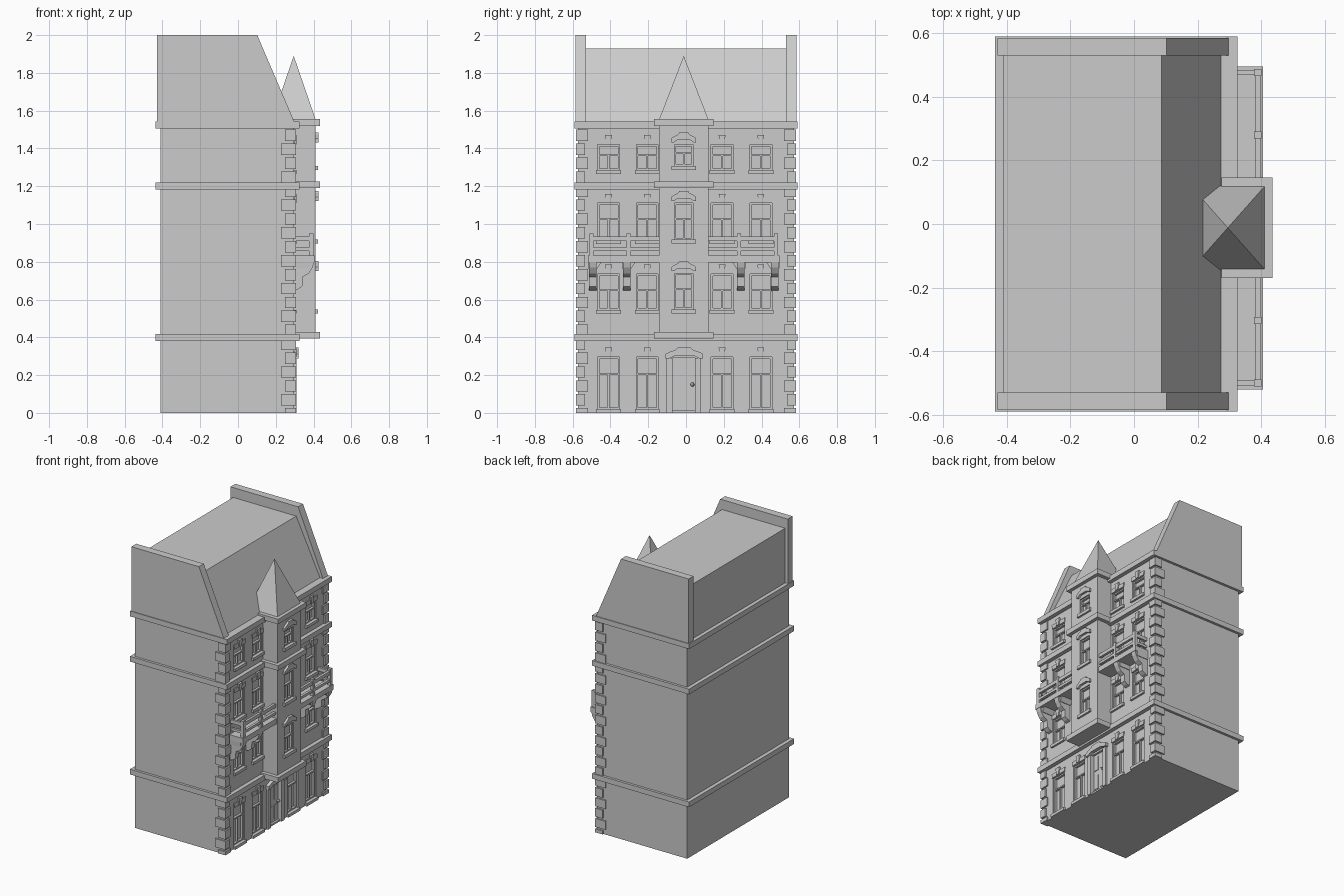
import bpy, bmesh
from mathutils import Vector

if "Cube" in bpy.data.objects:
    bpy.data.objects.remove(bpy.data.objects["Cube"])

CY = -0.012          # facade symmetry line
FX, TX = 0.297, 0.41  # wall face and tower face


def prism(bm, pts, axis, a, b):
    """Extrude a 2D profile along axis from a to b (other axes in order)."""
    def put(p, d):
        v = list(p)
        v.insert(axis, d)
        return bm.verts.new(v)
    lo = [put(p, a) for p in pts]
    hi = [put(p, b) for p in pts]
    n = len(pts)
    bm.faces.new(lo)
    bm.faces.new(hi[::-1])
    for i in range(n):
        j = (i + 1) % n
        bm.faces.new((lo[i], hi[i], hi[j], lo[j]))


def box(bm, x0, x1, y0, y1, z0, z1):
    prism(bm, [(x0, y0), (x1, y0), (x1, y1), (x0, y1)], 2, z0, z1)


def finish(name, bm):
    bmesh.ops.recalc_face_normals(bm, faces=bm.faces[:])
    me = bpy.data.meshes.new(name)
    bm.to_mesh(me)
    bm.free()
    ob = bpy.data.objects.new(name, me)
    bpy.context.collection.objects.link(ob)
    return ob


def cut(ob, cutter):
    m = ob.modifiers.new("openings", 'BOOLEAN')
    m.operation = 'DIFFERENCE'
    m.solver = 'EXACT'
    m.object = cutter
    cutter.hide_render = True
    cutter.hide_viewport = True
    cutter.display_type = 'WIRE'


# main block
bm = bmesh.new()
box(bm, -0.41, FX, -0.572, 0.572, 0, 1.54)
walls = finish("walls", bm)

# central bay
bm = bmesh.new()
box(bm, 0.25, TX, CY - 0.132, CY + 0.132, 0.40, 1.54)
bay = finish("bay_tower", bm)

# string courses
bm = bmesh.new()
for z in (0.38, 1.183, 1.505):
    box(bm, -0.437, 0.326, -0.59, 0.59, z, z + 0.037)
finish("string_courses", bm)
bm = bmesh.new()
for z in (0.393, 1.19, 1.52):
    box(bm, 0.275, 0.435, CY - 0.158, CY + 0.158, z, z + 0.036)
finish("bay_courses", bm)

# mansard roof and gable parapets
bm = bmesh.new()
prism(bm, [(-0.41, 1.53), (0.28, 1.53), (0.087, 1.93), (-0.41, 1.93)], 1, -0.55, 0.55)
finish("mansard_roof", bm)
bm = bmesh.new()
for s in (-1, 1):
    prism(bm, [(-0.43, 1.53), (0.303, 1.53), (0.102, 2.0), (-0.43, 2.0)], 1, s * 0.53, s * 0.585)
finish("gable_parapets", bm)

# spire
bm = bmesh.new()
base = [bm.verts.new((0.295 + a * 0.117, CY + b * 0.132, 1.55))
        for a, b in ((-1, -1), (1, -1), (1, 1), (-1, 1))]
tip = bm.verts.new((0.295, CY, 1.89))
bm.faces.new(base)
for i in range(4):
    bm.faces.new((base[i], base[(i + 1) % 4], tip))
finish("spire", bm)

# quoins on the two facade corners
bm = bmesh.new()
for s in (-1, 1):
    for i in range(21):
        z = i * 0.0737 - 0.035
        lng = 0.08 if i % 2 else 0.058
        z0, z1 = max(z, 0), min(z + 0.06, 1.51)
        box(bm, 0.308 - lng, 0.308, s * 0.582, s * (0.582 - (0.138 - lng) * 0.8), z0, z1)
finish("quoins", bm)

# windows: openings, frames, sills, hoods
wall_cut, bay_cut, frames, sills, hoods = (bmesh.new() for _ in range(5))


def window(cutter, x, y, w, z0, z1, split):
    box(cutter, x - 0.025, x + 0.05, y - w, y + w, z0, z1)
    xa, xb, t = x - 0.03, x - 0.009, 0.009
    for s in (-1, 1):
        box(frames, xa, xb, y + s * w, y + s * (w - t), z0, z1)
    for z in (z0, split, z1 - t):
        box(frames, xa, xb, y - w + t, y + w - t, z, z + t)
    box(frames, xa, xb - 0.003, y - 0.005, y + 0.005, z0 + t, split)


def crown(bm, x, y, w, z, h):
    """Segmental pediment with a raised middle."""
    half = [(w, 0), (w, 0.4), (w * 0.85, 0.55), (w * 0.45, 0.8), (w * 0.35, 1)]
    under = [(-w * 0.8, 0), (-w * 0.5, 0.25), (w * 0.5, 0.25), (w * 0.8, 0)]
    pts = half + [(-a, b) for a, b in half[::-1]] + under
    prism(bm, [(y + a, z + b * h) for a, b in pts], 0, x - 0.01, x + 0.016)


for z0, z1, split in ((0.02, 0.295, 0.2), (0.545, 0.735, 0.645),
                      (0.915, 1.11, 1.02), (1.285, 1.42, 1.36)):
    for d in (-0.403, -0.198, 0.198, 0.403):
        y = CY + 0.005 + d
        window(wall_cut, FX, y, 0.058, z0, z1, split)
        box(sills, FX - 0.02, FX + 0.014, y - 0.066, y + 0.066, z0 - 0.02, z0)
        # flat lintel with keystone
        pts = [(-0.062, 0), (0.062, 0), (0.066, 0.03), (-0.066, 0.03)]
        prism(hoods, [(y + a, z1 + b) for a, b in pts], 0, FX - 0.01, FX + 0.006)
        pts = [(-0.012, 0), (0.012, 0), (0.018, 0.05), (-0.018, 0.05)]
        prism(hoods, [(y + a, z1 + b) for a, b in pts], 0, FX - 0.01, FX + 0.013)
for z0, z1, split in ((0.548, 0.738, 0.65), (0.918, 1.11, 1.022), (1.308, 1.42, 1.37)):
    window(bay_cut, TX, CY, 0.05, z0, z1, split)
    box(sills, TX - 0.02, TX + 0.013, CY - 0.065, CY + 0.065, z0 - 0.022, z0)
    crown(hoods, TX, CY, 0.066, z1 + 0.012, 0.053)

# front door
box(wall_cut, FX - 0.03, FX + 0.05, CY - 0.06, CY + 0.06, 0.012, 0.29)
bm = bmesh.new()
box(bm, FX - 0.04, FX - 0.015, CY - 0.06, CY + 0.06, 0.012, 0.29)
for s in (-1, 1):
    for z0, z1 in ((0.03, 0.13), (0.17, 0.27)):
        box(bm, FX - 0.02, FX - 0.01, CY + s * 0.012, CY + s * 0.05, z0, z1)
finish("front_door", bm)
bm = bmesh.new()
for s in (-1, 1):
    box(bm, FX - 0.01, FX + 0.012, CY + s * 0.06, CY + s * 0.092, 0, 0.29)
finish("door_jambs", bm)
crown(hoods, FX + 0.008, CY + 0.003, 0.1, 0.288, 0.058)
bm = bmesh.new()
bmesh.ops.create_icosphere(bm, subdivisions=2, radius=0.011)
bmesh.ops.translate(bm, verts=bm.verts[:], vec=Vector((FX - 0.004, 0.034, 0.15)))
finish("door_knob", bm)

cut(walls, finish("wall_cutter", wall_cut))
cut(bay, finish("bay_cutter", bay_cut))
finish("window_frames", frames)
finish("window_sills", sills)
finish("window_hoods", hoods)

# balconies with rails, posts and brackets on both sides of the bay
slab, rail, bracket = bmesh.new(), bmesh.new(), bmesh.new()
for s in (-1, 1):
    def Y(d):
        return CY + s * d
    box(slab, 0.28, 0.405, Y(0.13), Y(0.508), 0.796, 0.833)
    for d in (0.292, 0.488):
        box(rail, 0.377, 0.401, Y(d - 0.011), Y(d + 0.011), 0.833, 0.95)
    for z0, z1 in ((0.91, 0.935), (0.858, 0.876)):
        box(rail, 0.38, 0.398, Y(0.13), Y(0.488), z0, z1)
        box(rail, 0.29, 0.38, Y(0.48), Y(0.496), z0, z1)
    prof = [(0.285, 0.80), (0.403, 0.80), (0.395, 0.77), (0.375, 0.738), (0.343, 0.72),
            (0.34, 0.67), (0.318, 0.655), (0.285, 0.645)]
    for d in (0.302, 0.482):
        prism(bracket, prof, 1, Y(d - 0.02), Y(d + 0.02))
        pts = [(Y(d - 0.024), 0.765), (Y(d + 0.024), 0.765), (Y(d + 0.026), 0.797), (Y(d - 0.045), 0.797)]
        prism(bracket, pts, 0, 0.285, 0.385)
finish("balcony_slabs", slab)
finish("balcony_railings", rail)
finish("balcony_brackets", bracket)
